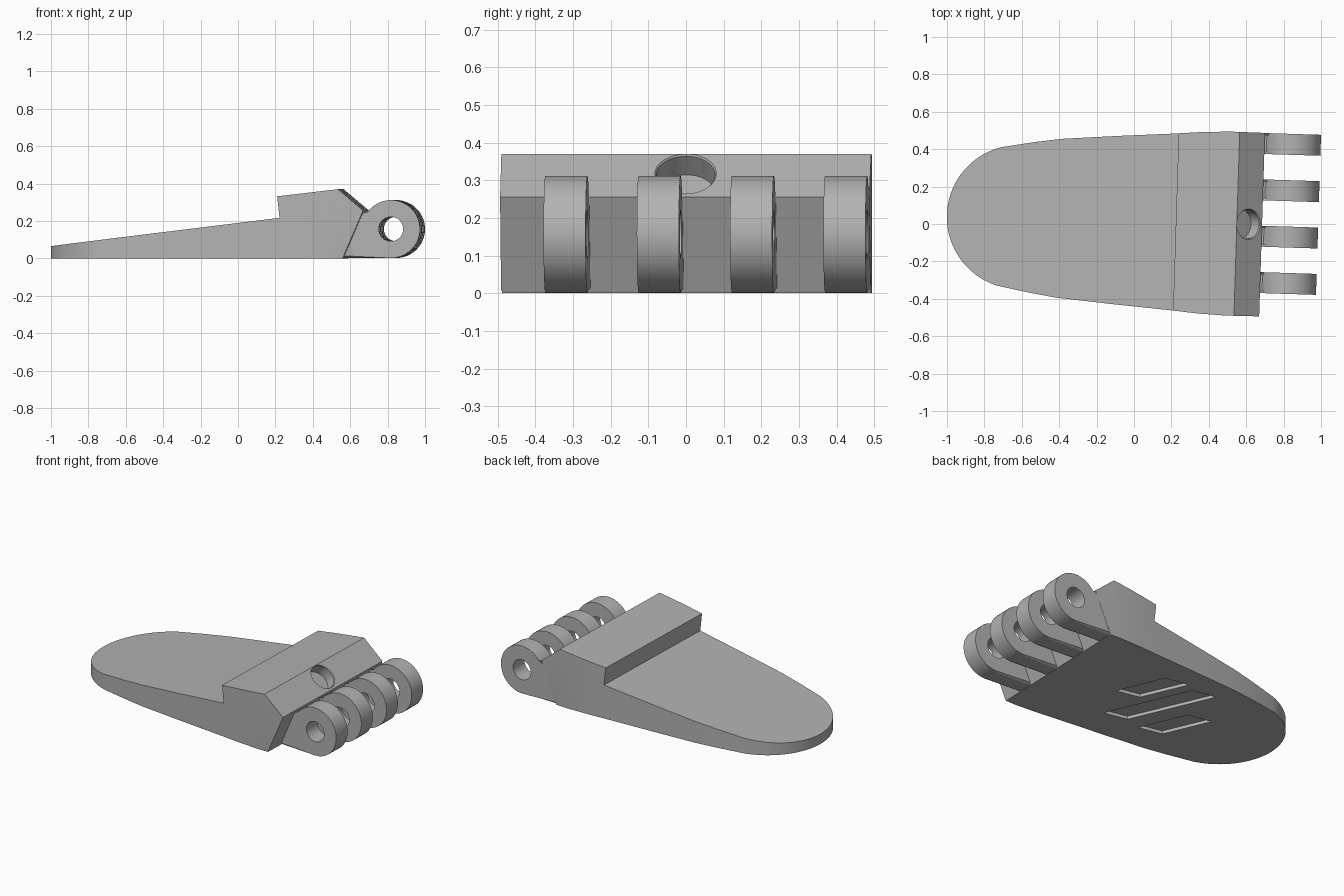
import bpy, bmesh, math
from mathutils import Matrix, Vector

default = bpy.data.objects.get("Cube")
if default:
    bpy.data.objects.remove(default, do_unlink=True)

grey = bpy.data.materials.new("plain grey")
grey.use_nodes = True
COLOR = (0.45, 0.45, 0.45, 1)
grey.diffuse_color = COLOR
grey.node_tree.nodes["Principled BSDF"].inputs["Base Color"].default_value = COLOR


def make_object(name, bm):
    bmesh.ops.recalc_face_normals(bm, faces=bm.faces)
    mesh = bpy.data.meshes.new(name)
    bm.to_mesh(mesh)
    bm.free()
    mesh.materials.append(grey)
    obj = bpy.data.objects.new(name, mesh)
    bpy.context.collection.objects.link(obj)
    return obj


def prism(name, points, axis, low, high, bevel_ends=(), bevel=0.0):
    """Extrude a 2D profile along 'y' or 'z', bevelling the rims of the given ends."""
    bm = bmesh.new()
    place = (lambda p, d: (p[0], d, p[1])) if axis == "y" else (lambda p, d: (p[0], p[1], d))
    rings = [[bm.verts.new(place(p, d)) for p in points] for d in (low, high)]
    caps = [bm.faces.new(ring) for ring in rings]
    for i in range(len(points)):
        j = (i + 1) % len(points)
        bm.faces.new((rings[0][i], rings[0][j], rings[1][j], rings[1][i]))
    rims = [e for end in bevel_ends for e in caps[end].edges]
    if rims:
        bmesh.ops.bevel(bm, geom=rims, offset=bevel, segments=1, affect="EDGES", profile=0.5)
    return make_object(name, bm)


def cylinder(name, center, direction, r_low, r_high, length):
    bm = bmesh.new()
    turn = Vector(direction).to_track_quat("Z", "Y").to_matrix().to_4x4()
    bmesh.ops.create_cone(bm, cap_ends=True, segments=48, radius1=r_low, radius2=r_high,
                          depth=length, matrix=Matrix.Translation(center) @ turn)
    return make_object(name, bm)


def combine(target, tool, operation="DIFFERENCE"):
    mod = target.modifiers.new("cut", "BOOLEAN")
    mod.operation, mod.solver, mod.object = operation, "EXACT", tool
    bpy.context.view_layer.objects.active = target
    bpy.ops.object.modifier_apply(modifier=mod.name)
    bpy.data.objects.remove(tool, do_unlink=True)


# Body: rounded plan outline crossed with the wedge side profile
NOSE_R, ARC = 0.385, 106
half = [(-0.616 - NOSE_R * math.cos(t), NOSE_R * math.sin(t))
        for t in (math.radians(ARC * 0.7 * i / 20) for i in range(21))]
half += [(-0.55, 0.402), (-0.4, 0.425), (-0.1, 0.45), (0.2, 0.472),
         (0.35, 0.485), (0.5, 0.492), (0.8, 0.49)]
outline = half + [(x, -y) for x, y in reversed(half[1:])]
side = [(-1.1, -0.1), (-1.1, 0.053), (0.237, 0.217), (0.224, 0.332), (0.55, 0.37),
        (0.685, 0.256), (0.575, 0), (0.533, -0.1)]
body = prism("body", outline, "z", 0, 0.6, bevel_ends=(0,), bevel=0.008)
combine(body, prism("side_profile", side, "y", -1, 1), "INTERSECT")

# Countersunk pocket on the sloped face
normal = Vector((0.65, 0, 0.76)).normalized()
pocket = Vector((0.612, 0, 0.317))
combine(body, cylinder("pocket_bore", pocket + normal * 0.02, normal, 0.078, 0.078, 0.18))
combine(body, cylinder("pocket_rim", pocket + normal * 0.01, normal, 0.074, 0.104, 0.04))

# Three slanted grip slots sunk into the underside
for cx, cy, reach in ((0, 0.155, 0.145), (-0.157, 0.025, 0.26), (-0.366, -0.1, 0.145)):
    lx, ly = -0.47 * reach, reach
    wx, wy = -0.078, 0.014
    slot = [(cx + a * lx + b * wx, cy + a * ly + b * wy)
            for a, b in ((-1, -1), (1, -1), (1, 1), (-1, 1))]
    combine(body, prism("slot_cutter", slot, "z", -0.05, 0.02))

# Hinge knuckles along the thick end
HX, HZ, R = 0.83, 0.157, 0.155
angles = [math.radians(150 - 240 * i / 40) for i in range(41)]
knuckle_side = [(HX + R * math.cos(t), HZ + R * math.sin(t)) for t in angles]
knuckle_side += [(0.56, HZ - R), (0.655, HZ + R / 2)]
parts = [body]
for i in range(4):
    y = 0.434 - 0.248 * i
    knuckle = prism(f"hinge_knuckle_{i + 1}", knuckle_side, "y", y - 0.056, y + 0.056,
                    bevel_ends=(0, 1), bevel=0.012)
    combine(knuckle, cylinder("pin_hole", (HX, y, HZ), (0, 1, 0), 0.065, 0.065, 0.3))
    parts.append(knuckle)

# The whole hinge plate sits slightly turned
bpy.ops.object.select_all(action="DESELECT")
for obj in parts:
    obj.rotation_euler.z = math.radians(-1.8)
    obj.location.y = 0.018
    obj.select_set(True)
bpy.context.view_layer.objects.active = body
bpy.ops.object.shade_smooth_by_angle(angle=math.radians(25))
